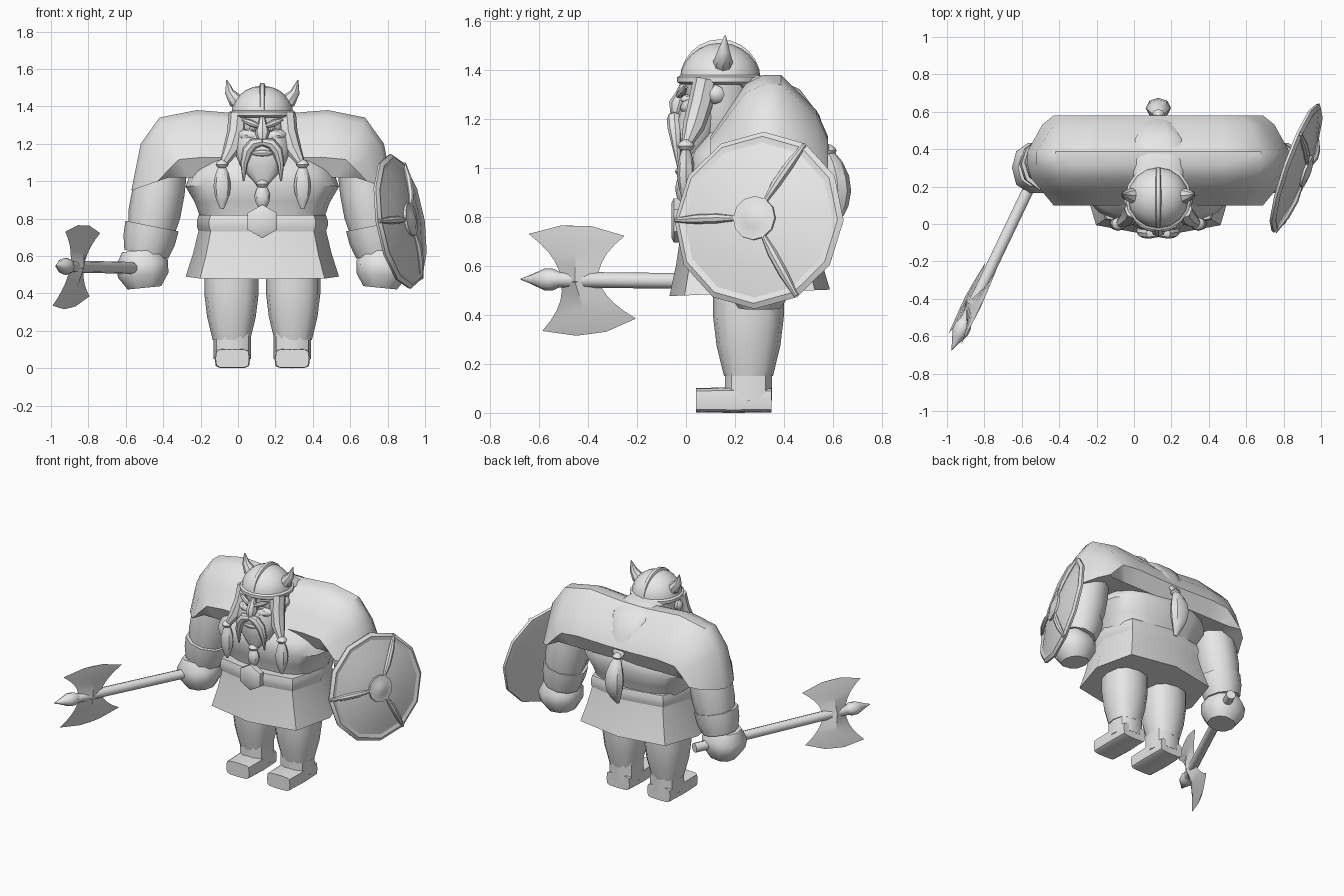
import bpy, bmesh, math
from mathutils import Vector

CENTER = Vector((0.13, 0, 0))  # the body stands off centre to balance axe and shield
SIDE, FRONT, UP = Vector((1, 0, 0)), Vector((0, -1, 0)), Vector((0, 0, 1))
SHADE = (0.8, 0.8, 0.8, 1)

cube = bpy.data.objects.get("Cube")
if cube:
    bpy.data.objects.remove(cube, do_unlink=True)

grey = bpy.data.materials.new("plain grey")
grey.use_nodes = True
grey.diffuse_color = SHADE
grey.node_tree.nodes["Principled BSDF"].inputs["Base Color"].default_value = SHADE


def loft(name, rings, smooth=42):
    """Skin a list of equal rings, with capped ends."""
    bm = bmesh.new()
    loops = [[bm.verts.new(point) for point in ring] for ring in rings]
    count = len(loops[0])
    for lower, upper in zip(loops, loops[1:]):
        for i in range(count):
            j = (i + 1) % count
            bm.faces.new((lower[i], lower[j], upper[j], upper[i]))
    bm.faces.new(loops[0])
    bm.faces.new(loops[-1])
    bmesh.ops.recalc_face_normals(bm, faces=bm.faces)
    mesh = bpy.data.meshes.new(name)
    bm.to_mesh(mesh)
    bm.free()
    obj = bpy.data.objects.new(name, mesh)
    bpy.context.collection.objects.link(obj)
    obj.location = CENTER
    mesh.materials.append(grey)
    bpy.ops.object.select_all(action='DESELECT')
    obj.select_set(True)
    bpy.context.view_layer.objects.active = obj
    bpy.ops.object.shade_smooth_by_angle(angle=math.radians(smooth))


def make_ring(center, u, v, radius_u, radius_v, sides, power=1.0):
    """Ellipse ring; a power below one makes it boxier."""
    ring = []
    for i in range(sides):
        angle = math.tau * i / sides
        c, s = math.cos(angle), math.sin(angle)
        c = math.copysign(abs(c) ** power, c)
        s = math.copysign(abs(s) ** power, s)
        ring.append(center + u * (radius_u * c) + v * (radius_v * s))
    return ring


def along(points, k):
    """Point on the Bezier curve through a few control points."""
    while len(points) > 1:
        points = [a.lerp(b, k) for a, b in zip(points, points[1:])]
    return points[0]


def sweep(name, controls, radii, sides=10, axis=SIDE, flat=1.0, across=None, power=1.0, smooth=42):
    """Sweep evenly spaced radii along a line or bend."""
    controls = [Vector(point) for point in controls]
    last = len(radii) - 1
    path = [along(controls, i / last) for i in range(last + 1)]
    across = across or [radius * flat for radius in radii]
    rings = []
    for i, center in enumerate(path):
        tangent = (path[min(i + 1, last)] - path[max(i - 1, 0)]).normalized()
        u = (axis - tangent * axis.dot(tangent)).normalized()
        rings.append(make_ring(center, u, tangent.cross(u), radii[i], across[i], sides, power))
    loft(name, rings, smooth)


def blob(name, start, end, radius):
    """Small rounded lump between two points."""
    radii = [radius * math.sin(math.pi * (i + 0.5) / 5) for i in range(5)]
    sweep(name, (start, end), radii, 8, UP + SIDE * 0.1)


def lathe(name, profile, origin, axis, up=UP, sides=12):
    """Turn a profile of radius, height around an axis; a corner points along up."""
    u = (up - axis * up.dot(axis)).normalized()
    v = axis.cross(u)
    loft(name, [make_ring(Vector(origin) + axis * height, u, v, radius, radius, sides)
                for radius, height in profile])


def braid_end(name, x, y, top, bottom, radius, back=0.0):
    """Leaf-shaped end of a braid below a small band."""
    radii = [radius * math.sin(math.pi * (0.1 + 0.14 * i)) for i in range(7)]
    middle = (top + bottom) / 2
    sweep(name, ((x, y, top), (x, y + back, middle), (x, y, bottom)), radii, 8, flat=0.8)
    blob(name + "_band", (x, y, top - 0.025), (x, y, top + 0.025), 0.035)


# Torso, belt and skirt
sweep("torso", ((0, .27, .8), (0, .28, 1.14)), (.33, .36, .41, .38, .28), 16, flat=.68, power=.75)
sweep("belt", ((0, .25, .73), (0, .25, .82)), (.34, .35, .35, .34), 8, flat=.8, power=.6)
sweep("skirt", ((0, .26, .49), (0, .25, .74)), (.41, .37, .34), 8, flat=.8, power=.6)
lathe("belt_buckle", [(.09, 0), (.09, .04), (.07, .05)], (0, -.01, .785), FRONT, sides=6)

# Shoulder yoke: one arch of cloth from sleeve to sleeve
section = ((0, -.1), (0, .2), (.4, .8), (.7, 1), (1, .8), (1, -.8), (.7, -1), (.4, -.7), (.1, -.4))
half = [(.1, 1.36, .1), (.35, 1.38, .3), (.55, 1.34, .4), (.65, 1.2, .42), (.7, .95, .5)]
arch = [(-a, z, -b) for a, z, b in reversed(half)] + half
loft("shoulder_yoke", [[Vector((outer, 0, top)).lerp(Vector((inner, 0, 1.02)), k)
                        - FRONT * (.34 + .24 * depth) for k, depth in section]
                       for outer, top, inner in arch])

for label, m in (("left", 1), ("right", -1)):
    # Legs and shoes
    sweep(label + "_leg", ((m * .165, .255, .15), (m * .165, .255, .52)),
          (.1, .13, .145, .145), 12, power=.8, smooth=60)
    sweep(label + "_ankle", ((m * .16, .255, .05), (m * .16, .255, .2)), (.1, .1), power=.7)
    sweep(label + "_shoe", ((m * .16, .35, .052), (m * .16, .04, .052)),
          (.09, .095, .09), 12, flat=.55, power=.4)
    # Arms, bracers and hands
    sweep(label + "_upper_arm", ((m * .53, .33, 1.08), (m * .6, .33, .7)), (.13, .14, .14, .12))
    sweep(label + "_bracer", ((m * .59, .32, .76), (m * .62, .32, .61)), (.145, .14, .12))
    sweep(label + "_hand", ((m * .65, .3, .63), (m * .63, .3, .43)),
          (.1, .14, .135, .09), power=.85)
    # Helmet horns
    sweep(label + "_horn", ((m * .1, .15, 1.41), (m * .18, .15, 1.43), (m * .19, .16, 1.54)),
          (.04, .04, .025, .003), 8, FRONT)
    # Side locks of hair ending in braids
    sweep(label + "_hair_lock", ((m * .13, .08, 1.36), (m * .13, .05, 1.2), (m * .21, 0, 1.09)),
          (.05, .05, .045, .02), 8)
    braid_end(label + "_braid", m * .215, 0, 1.09, .85, .046)
    # Face details
    blob(label + "_ear", (m * .13, .13, 1.3), (m * .18, .11, 1.3), .04)
    blob(label + "_brow", (m * .01, -.035, 1.29), (m * .11, 0, 1.33), .018)
    blob(label + "_eye", (m * .05, .03, 1.28), (m * .05, -.02, 1.28), .02)
    blob(label + "_cheek", (m * .02, -.01, 1.24), (m * .13, .03, 1.25), .035)
    sweep(label + "_moustache", ((0, -.05, 1.21), (m * .11, -.05, 1.22), (m * .1, -.03, 1)),
          (.02, .03, .03, .02, .005), 8, FRONT)

# Head, nose and beard
sweep("head", ((0, .14, 1.04), (0, .14, 1.37)), (.08, .13, .14, .15), 12)
sweep("nose", ((0, -.01, 1.34), (0, -.04, 1.22)), (.015, .025, .04, .025), 8)
blob("lower_lip", (-.06, -.04, 1.15), (.06, -.04, 1.15), .02)
sweep("beard", ((0, .06, 1.24), (0, 0, .98)), (.14, .15, .11, .03), 12, flat=.6, power=.85)
braid_end("beard_braid", 0, -.01, .985, .84, .042)

# Helmet with brim and crest
crown = Vector((0, .14, 1.36))
dome = [(.165 * math.cos(i * .25), .15 * math.sin(i * .25)) for i in range(7)]
lathe("helmet", dome, crown, UP, SIDE, 16)
lathe("helmet_brim", [(.16, -.02), (.176, -.01), (.176, .01), (.16, .02)], crown, UP, SIDE, 16)
lathe("helmet_crest", [(.14, -.02), (.165, -.01), (.165, .01), (.14, .02)], crown, SIDE, sides=24)

# Hair down the back, gathered into a tail
sweep("back_hair", ((0, .2, 1.35), (0, .5, 1.38), (0, .58, 1.07)),
      (.13, .135, .135, .09, .035), flat=.25, power=.8)
braid_end("hair_tail", 0, .58, 1.07, .74, .068, .08)

# Battle axe, gripped in the right hand
shaft = Vector((-.43, -.9, .01)).normalized()
grip = Vector((-.64, .3, .535))
sweep("axe_handle", (grip - shaft * .22, grip + shaft * .95), (.032, .032), axis=UP)
sweep("axe_spike", (grip + shaft * .9, grip + shaft * 1.08),
      (.03, .045, .045, .03, .015, .002), 8, UP)
hub = grip + shaft * .815
steps = [i / 6 for i in range(6)]
for label, rise in (("upper", Vector((.17, -.06, 1))), ("lower", Vector((-.17, .22, -1)))):
    sweep(label + "_axe_blade", (hub, hub + rise * .22),
          [.085 + .19 * k * k for k in steps] + [.07], 4, shaft,
          across=[.042 - .042 * k for k in steps] + [.003], smooth=20)

# Round shield on the left arm
normal = Vector((.93, -.33, .157)).normalized()
level = normal.cross(UP).normalized()
rise = normal.cross(level)
hold = Vector((.735, .3, .785))
lathe("shield_board", [(.06, .035), (.34, -.01), (.34, .01), (.2, .045), (.06, .06)], hold, normal)
lathe("shield_rim", [(.32, -.015), (.36, -.01), (.366, .005), (.345, .02), (.32, .015)],
      hold, normal)
lathe("shield_boss", [(.09, .03), (.09, .07), (.07, .07), (.04, .08), (.01, .085)], hold, normal)
for i in range(3):
    angle = math.tau * i / 3
    out = level * math.cos(angle) + rise * math.sin(angle)
    sweep("shield_rib", (hold + out * .08 + normal * .06, hold + out * .2 + normal * .06,
                         hold + out * .36 + normal * .01), (.01, .02, .02, .01), 8, normal)
